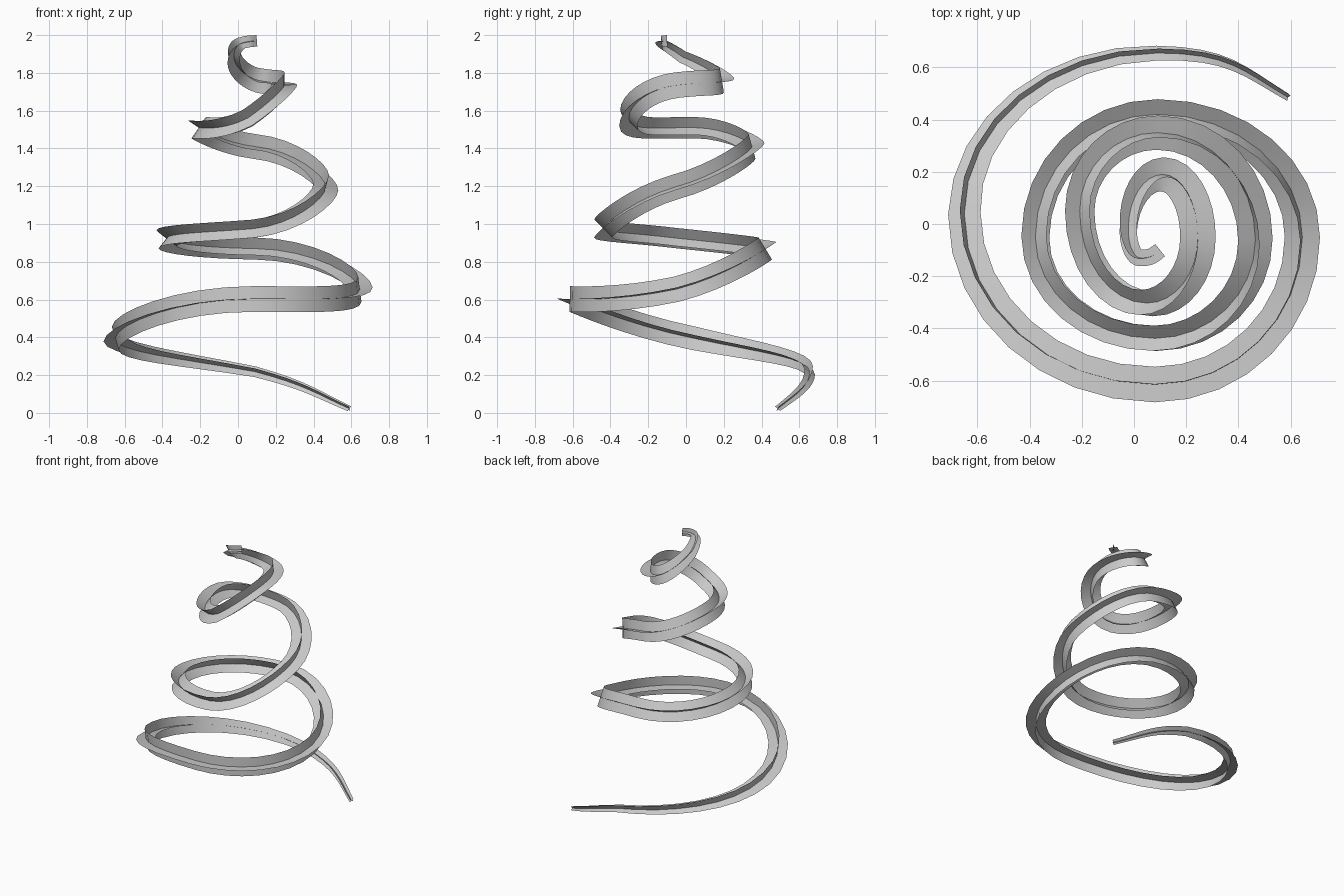
import bpy
from mathutils import Vector

if "Cube" in bpy.data.objects:
    bpy.data.objects.remove(bpy.data.objects["Cube"])

# Cross-shaped profile: one upright strip and one flat strip
HALF = 0.068
prof = bpy.data.curves.new("ribbon_profile", 'CURVE')
prof.dimensions = '2D'
for a, b in (((-HALF, 0), (HALF, 0)), ((0, -HALF), (0, HALF))):
    s = prof.splines.new('POLY')
    s.points.add(1)
    s.points[0].co = (*a, 0, 1)
    s.points[1].co = (*b, 0, 1)
prof_ob = bpy.data.objects.new("ribbon_profile", prof)
bpy.context.collection.objects.link(prof_ob)
prof_ob.hide_render = True

# Spiral path from the floor up: start, then back / left / front / right, end
# (x, y, z, thickness factor, climb per quarter turn)
path = [
    (0.59, 0.485, 0.022, 0.26, 0),
    (0.09, 0.655, 0.218, 0.48, 0.22), (-0.65, 0.04, 0.395, 0.95, 0.22),
    (0.08, -0.615, 0.603, 1, 0.0), (0.645, -0.05, 0.655, 1, 0.20),
    (0.09, 0.42, 0.87, 1, 0.01), (-0.378, -0.05, 0.925, 1, 0.08),
    (0.08, -0.438, 0.975, 1, 0.06), (0.465, -0.06, 1.195, 1, 0.18),
    (0.09, 0.35, 1.41, 1, 0.06), (-0.208, 0.05, 1.51, 1, 0.01),
    (0.05, -0.303, 1.56, 1, 0.22), (0.245, -0.05, 1.735, 1, 0.05),
    (0.11, 0.19, 1.76, 0.98, 0.05), (-0.022, -0.02, 1.885, 0.68, 0.14),
    (0.025, -0.13, 1.96, 0.47, 0.03), (0.10, -0.10, 1.97, 0.44, 0),
]
path.reverse()          # the ribbon is swept from the tip downwards
K = 0.552
cu = bpy.data.curves.new("spiral_ribbon", 'CURVE')
cu.dimensions = '3D'
cu.twist_mode = 'MINIMUM'
cu.resolution_u = 8
cu.bevel_mode = 'OBJECT'
cu.bevel_object = prof_ob
sp = cu.splines.new('BEZIER')
n = len(path)
sp.bezier_points.add(n - 1)
for i, (x, y, z, r, climb) in enumerate(path):
    bp = sp.bezier_points[i]
    co = Vector((x, y, z))
    bp.handle_left_type = bp.handle_right_type = 'FREE'
    bp.co, bp.radius = co, r
    bp.handle_left = bp.handle_right = co
    if i == 0:
        bp.handle_right = co + Vector((-0.025, -0.02, -0.003))
    elif i == n - 1:
        bp.handle_left = co + Vector((-0.17, 0.10, 0.075))
    else:
        # quarter-ellipse handles: along x at front/back, along y at left/right
        p, q = Vector(path[i - 1][:3]), Vector(path[i + 1][:3])
        mask = Vector((1, 0, 0)) if i % 2 else Vector((0, 1, 0))
        dz = Vector((0, 0, climb / 3))
        bp.handle_left = co + (p - co) * mask * K + dz
        bp.handle_right = co + (q - co) * mask * K - dz

ribbon = bpy.data.objects.new("spiral_ribbon", cu)
bpy.context.collection.objects.link(ribbon)
